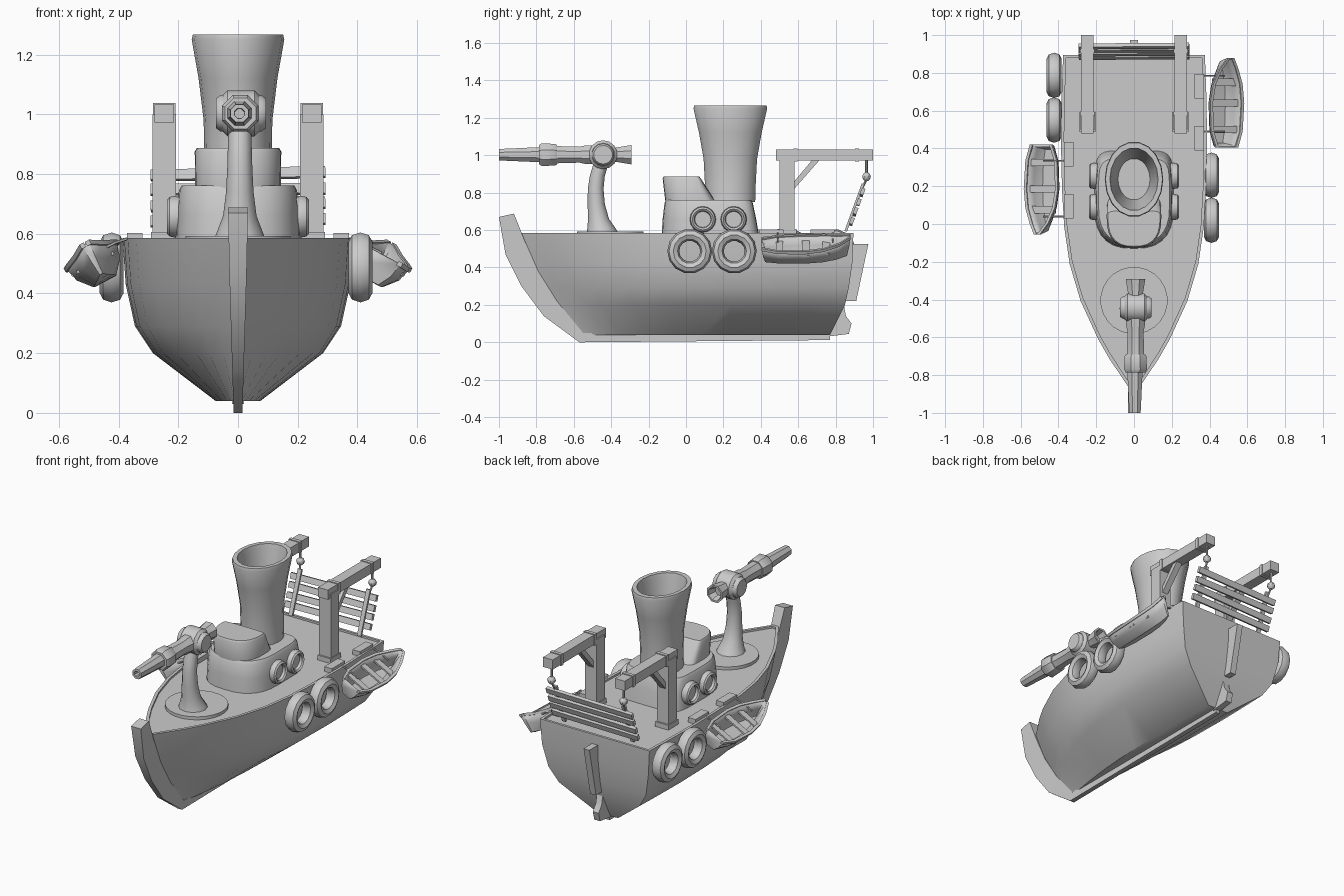
import bpy, bmesh, math, random
from mathutils import Vector, Matrix

if "Cube" in bpy.data.objects:
    bpy.data.objects.remove(bpy.data.objects["Cube"])

random.seed(4)
I = Matrix.Identity(4)


def add(name, verts, faces, M=I):
    me = bpy.data.meshes.new(name)
    me.from_pydata([M @ Vector(v) for v in verts], [], faces)
    bm = bmesh.new()
    bm.from_mesh(me)
    bmesh.ops.recalc_face_normals(bm, faces=bm.faces)
    bm.to_mesh(me)
    bm.free()
    ob = bpy.data.objects.new(name, me)
    bpy.context.collection.objects.link(ob)
    return ob


def loft(name, rings, M=I, caps=(True, True), closed=True, cyclic=False):
    n, m = len(rings[0]), len(rings)
    faces = []
    for i in range(m if cyclic else m - 1):
        for j in range(n if closed else n - 1):
            a, b, k = i * n, (i + 1) % m * n, (j + 1) % n
            faces.append((a + j, a + k, b + k, b + j))
    if caps[0]:
        faces.append(tuple(range(n)))
    if caps[1]:
        faces.append(tuple(range((m - 1) * n, m * n)))
    return add(name, [p for r in rings for p in r], faces, M)


def box(name, c, s, M=I):
    x, y, z = (v / 2 for v in s)
    rings = [[(c[0] + a * x, c[1] + b * y, c[2] + k * z)
              for a, b in ((-1, -1), (1, -1), (1, 1), (-1, 1))] for k in (-1, 1)]
    return loft(name, rings, M)


def turned(name, pts, radii, n=8, M=I):
    pts = [Vector(p) for p in pts]
    q = (pts[-1] - pts[0]).to_track_quat('Z', 'Y') if pts[-1] != pts[0] else None
    rings = [[p + q @ Vector((r * math.cos(a), r * math.sin(a), 0))
              for a in ((j + .5) * math.tau / n for j in range(n))] for p, r in zip(pts, radii)]
    return loft(name, rings, M)


def along_y(name, x, z, prof, n=8):
    # bored profiles may return toward the start, so rings are laid directly
    rings = [[(x + r * math.cos((j + .5) * math.tau / n), y, z + r * math.sin((j + .5) * math.tau / n))
              for j in range(n)] for y, r in prof]
    return loft(name, rings)


def ring_x(name, c, R, r, rx, n=14, m=8):
    rings = []
    for i in range(n):
        a = i * math.tau / n
        rings.append([(c[0] + rx * math.sin(b), c[1] + (R + r * math.cos(b)) * math.cos(a),
                       c[2] + (R + r * math.cos(b)) * math.sin(a))
                      for b in (j * math.tau / m for j in range(m))])
    return loft(name, rings, caps=(False, False), cyclic=True)


def plan(rx, yc, front, back, z, pf=2, pb=2, n=28):
    out = []
    for i in range(n):
        a = i * math.tau / n
        c, s = math.cos(a), math.sin(a)
        p, ry = (pb, back) if s >= 0 else (pf, front)
        f = lambda v: math.copysign(abs(v) ** (2 / p), v)
        out.append((rx * f(c), yc + ry * f(s), z))
    return out


# hull: stacked waterlines, ending in a shallow rim and the deck
shape = [(0, .03), (.045, .17), (.10, .34), (.157, .49), (.27, .73), (.38, .88),
         (.49, .955), (.6, .985), (.75, 1), (.88, .99), (1, .97)]
levels = [(.04, -.56, .77, .075), (.20, -.69, .85, .285), (.29, -.75, .87, .345),
          (.43, -.83, .89, .376), (.585, -.89, .895, .387), (.585, -.86, .88, .37), (.573, -.86, .88, .37)]
loft("hull", [[(w * f, y0 + (y1 - y0) * t, z) for t, f in shape] +
              [(-w * f, y0 + (y1 - y0) * t, z) for t, f in reversed(shape)]
              for z, y0, y1, w in levels])

# stem and keel in one sweep, then the rudder post and rudder foot
stem = [(-1, .67, -.92, .688, .033), (-.965, .47, -.865, .55, .029), (-.88, .3, -.79, .38, .024),
        (-.76, .14, -.69, .22, .019), (-.57, 0, -.55, .05, .015), (.77, .012, .77, .05, .015)]
loft("stem_and_keel", [[(-w, a, b), (w, a, b), (w, c, d), (-w, c, d)] for a, b, c, d, w in stem])


def plate(name, prof, w):
    return loft(name, [[(x, y, z) for y, z in prof] for x in (-w, w)])


plate("rudder_post", [(.88, .525), (.975, .525), (.91, .22), (.83, .22)], .02)
plate("rudder_foot", [(.84, .22), (.855, .14), (.885, .1), (.87, .045), (.75, .03), (.76, .06)], .02)

# cabin with a rounded front and the flared wheelhouse visor
loft("cabin", [plan(rx, .1, f, b, z, 2.6, 6) for rx, f, b, z in
               ((.21, .23, .29, .57), (.205, .225, .275, .66), (.198, .215, .257, .745), (.188, .205, .247, .762))])
loft("visor", [plan(rx, .04, f, b, z, 2.6, 5) for rx, f, b, z in
               ((.143, .15, .12, .75), (.145, .165, .04, .875), (.138, .158, .03, .887))])

# hollow oval funnel
loft("funnel", [plan(rx, .237, ry, ry, z, n=18) for z, rx, ry in
                ((.75, .118, .135), (.85, .113, .138), (.98, .115, .145), (1.12, .132, .17), (1.25, .155, .2),
                 (1.267, .151, .196), (1.267, .128, .166), (1.24, .122, .16), (.95, .085, .11))])

# portholes and hanging tyres
for s in (-1, 1):
    for y in (.09, .255):
        ring_x("porthole_frame", (s * .21, y, .657), .056, .014, .028, 16)
        turned("porthole_glass", [(s * .15, y, .657), (s * .214, y, .657)], [.052, .052], 16)
for x, y in ((.41, .02), (.41, .258), (-.423, .55), (-.423, .787)):
    ring_x("tyre", (x, y, .487), .088, .032, .04)

# lifeboats: built once in local space, the port one turned end for end
ribs = [(-.235, .06, .0), (-.15, .088, -.003), (0, .096, 0), (.1, .082, .008), (.18, .05, .022), (.24, .012, .045)]
for side, yc, turn in (("right", .64, 0), ("left", .185, math.pi)):
    T = Matrix.Translation((0, yc, 0)) @ Matrix.Rotation(turn, 4, 'Z')
    M = T @ Matrix.Translation((.49, 0, .525)) @ Matrix.Rotation(math.radians(28), 4, 'Y')
    shell = loft("lifeboat_" + side, [[(-w, y, z), (-w * .85, y * .97, z * .9 - .05), (-w * .45, y * .92, z * .6 - .095),
                                       (w * .45, y * .92, z * .6 - .095), (w * .85, y * .97, z * .9 - .05), (w, y, z)]
                                      for y, w, z in ribs], M, (True, True), False)
    mod = shell.modifiers.new("wall", 'SOLIDIFY')
    mod.thickness = .01
    for s in (-1, 1):
        loft("lifeboat_gunwale", [[(s * (w + a), y, z + b) for a, b in ((-.01, -.008), (.006, -.008), (.006, .008), (-.01, .008))]
                                  for y, w, z in ribs], M)
    for y, w in ((-.14, .165), (.0, .18), (.11, .14)):
        box("lifeboat_bench", (0, y, -.025), (w, .038, .01), M)
    for y, ry in ((.09, .145), (-.185, -.15)):
        box("mooring_block", (.345, y, .588), (.052, .13, .03), T)
        turned("mooring_rope", [(.35, ry, .59), (.41, ry, .57), (.48, ry, .535)], [.005] * 3, 6, T)

# stern gallows with braces, straps and hooks
for s in (-1, 1):
    x = s * .247
    box("gallows_foot", (x, .54, .59), (.09, .1, .03))
    box("gallows_post", (x, .54, .79), (.08, .08, .42))
    box("gallows_beam", (x, .74, 1.002), (.066, .52, .06))
    box("gallows_end_strap", (x, .915, 1.002), (.076, .022, .07))
    box("gallows_post_strap", (x, .585, 1.002), (.076, .022, .07))
    loft("gallows_brace", [[(x + a * .02, y, z) for a, y, z in ((-1, y0, z0), (1, y0, z0), (1, y1, z1), (-1, y1, z1))]
                           for y0, z0, y1, z1 in ((.57, .81, .57, .85), (.715, .975, .675, .975))])
    turned("hook_rope", [(x, .965, .89), (x, .965, .98)], [.007, .007], 6)
    turned("hook_ball", [(x, .965, .862), (x, .965, .873), (x, .965, .885), (x, .965, .897), (x, .965, .908)],
           [.009, .021, .025, .021, .009], 8)
    turned("rack_rope", [(x * .97, .94, .82), (x, .965, .87)], [.006, .006], 6)

# slatted stern rack hanging from the hooks
R = Matrix.Translation((0, .9, .72)) @ Matrix.Rotation(math.radians(-20), 4, 'X')
for s in (-1, 1):
    box("rack_stile", (s * .235, 0, 0), (.026, .014, .27), R)
for z in (-.075, -.02, .035, .09):
    tilt = Matrix.Rotation(random.uniform(-.03, .03), 4, 'Y')
    box("rack_slat", (0, 0, 0), (.585, .02, .036), R @ Matrix.Translation((0, .012, z)) @ tilt)

# deck gun: turntable, curved pedestal, swivel and barrel
turned("gun_turntable", [(0, -.405, .57), (0, -.405, .592)], [.178, .178], 24)
post = [(-.447, .585, .085), (-.452, .61, .075), (-.468, .66, .056), (-.48, .74, .046),
        (-.483, .82, .042), (-.474, .89, .04), (-.45, .97, .04)]
loft("gun_pedestal", [[(.006 + r * math.cos(a), y + r * math.sin(a), z) for a in (j * math.tau / 12 for j in range(12))]
                      for y, z, r in post])
turned("gun_swivel", [(x, -.443, 1.003) for x in (-.073, -.06, -.035, .055, .08, .093)],
       [.05, .06, .06, .06, .06, .05], 14)
turned("gun_swivel_drum", [(x, -.443, 1.003) for x in (-.05, -.035, .055, .07)], [.062, .077, .077, .062], 14)
along_y("gun_breech", .008, 1.003, [(-.44, .045), (-.37, .042), (-.292, .056), (-.292, .044), (-.34, .03)])
along_y("gun_barrel", .008, 1.003, [(-.44, .055), (-.54, .053), (-.57, .046), (-.7, .05)])
along_y("gun_collar", .008, 1.003, [(-.69, .056), (-.70, .062), (-.77, .066), (-.785, .056)])
along_y("gun_muzzle", .005, 1.003, [(-.77, .044), (-.98, .034), (-1, .032), (-1, .018), (-.93, .016)])

# smooth the gentle curves and keep low-poly edges crisp
bpy.ops.object.select_all(action='SELECT')
bpy.context.view_layer.objects.active = bpy.data.objects["hull"]
bpy.ops.object.shade_smooth_by_angle(angle=math.radians(38))
